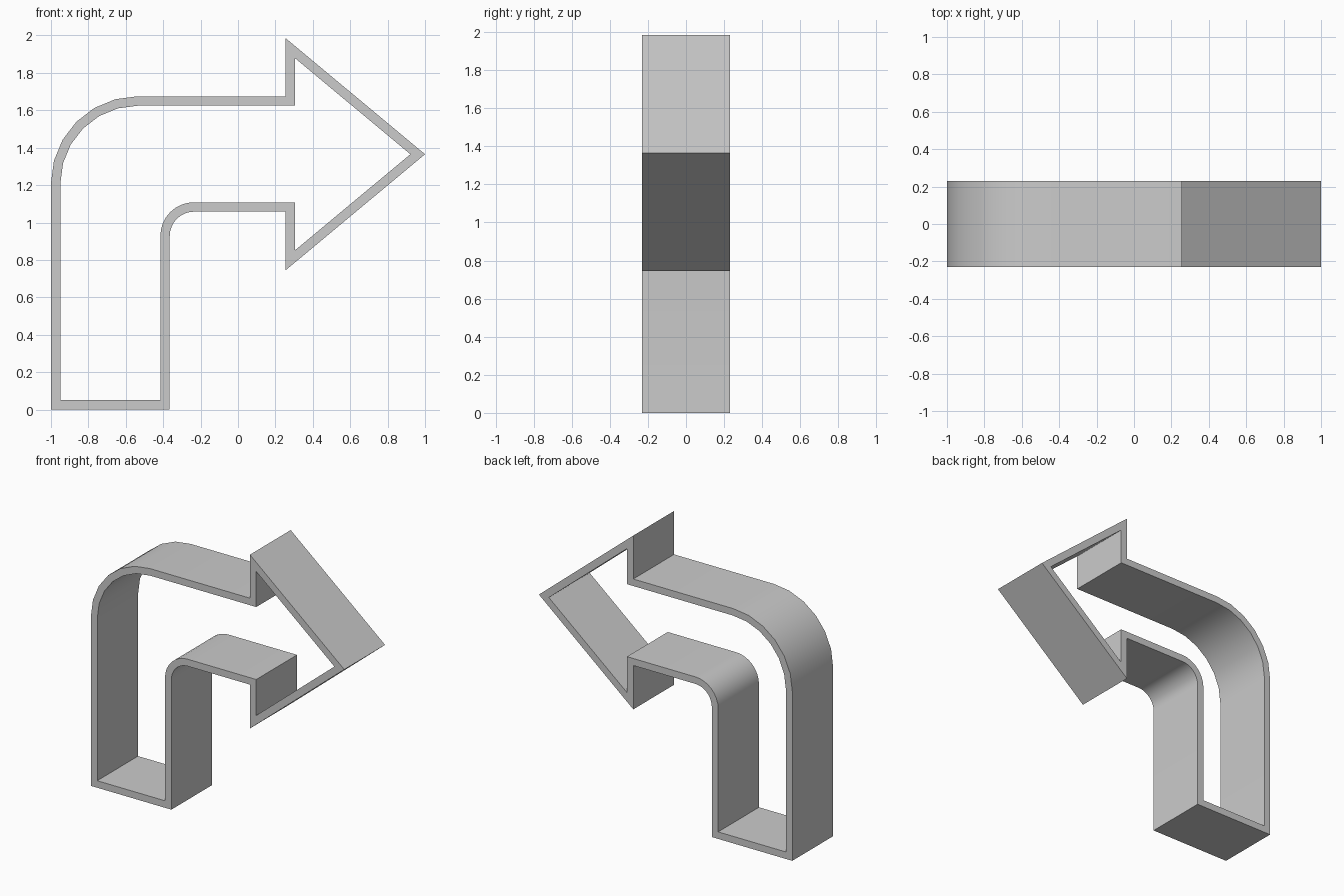
import bpy, bmesh, math
from mathutils import Vector

if "Cube" in bpy.data.objects:
    bpy.data.objects.remove(bpy.data.objects["Cube"])

WALL = 0.05
HALF_DEPTH = 0.23


def arc(cx, cz, r, start, end, steps):
    angles = [math.radians(start + (end - start) * i / steps) for i in range(steps + 1)]
    return [(cx + r * math.cos(a), cz + r * math.sin(a)) for a in angles]


def inset(points, distance):
    """Mitred inward offset of a counter-clockwise outline."""
    result = []
    for i, p in enumerate(points):
        a = (p - points[i - 1]).normalized()
        b = (points[(i + 1) % len(points)] - p).normalized()
        na, nb = Vector((-a.y, a.x)), Vector((-b.y, b.x))
        result.append(p + (na + nb) * distance / (1 + na.dot(nb)))
    return result


# Outer outline of the bent arrow, counter-clockwise seen from the front
outline = [(-1, 0), (-0.365, 0)]
outline += arc(-0.235, 0.928, 0.13, 180, 90, 8)
outline += [(0.255, 1.058), (0.255, 0.745), (1, 1.365), (0.255, 1.985), (0.255, 1.675)]
outline += arc(-0.535, 1.21, 0.465, 90, 180, 6)
outer = [Vector(p) for p in outline]
inner = inset(outer, WALL)

# Hollow band: four rings of points joined by quads
bm = bmesh.new()
rings = [[bm.verts.new((p.x, y, p.y)) for p in loop]
         for loop, y in ((outer, -HALF_DEPTH), (outer, HALF_DEPTH),
                         (inner, HALF_DEPTH), (inner, -HALF_DEPTH))]
n = len(outer)
for k in range(4):
    r, s = rings[k], rings[(k + 1) % 4]
    for i in range(n):
        j = (i + 1) % n
        bm.faces.new((r[i], r[j], s[j], s[i]))
bmesh.ops.recalc_face_normals(bm, faces=bm.faces)

mesh = bpy.data.meshes.new("arrow_frame")
bm.to_mesh(mesh)
bm.free()
frame = bpy.data.objects.new("arrow_frame", mesh)
bpy.context.collection.objects.link(frame)

# Smooth bends, crisp corners
bpy.context.view_layer.objects.active = frame
frame.select_set(True)
bpy.ops.object.shade_smooth_by_angle(angle=math.radians(30))
